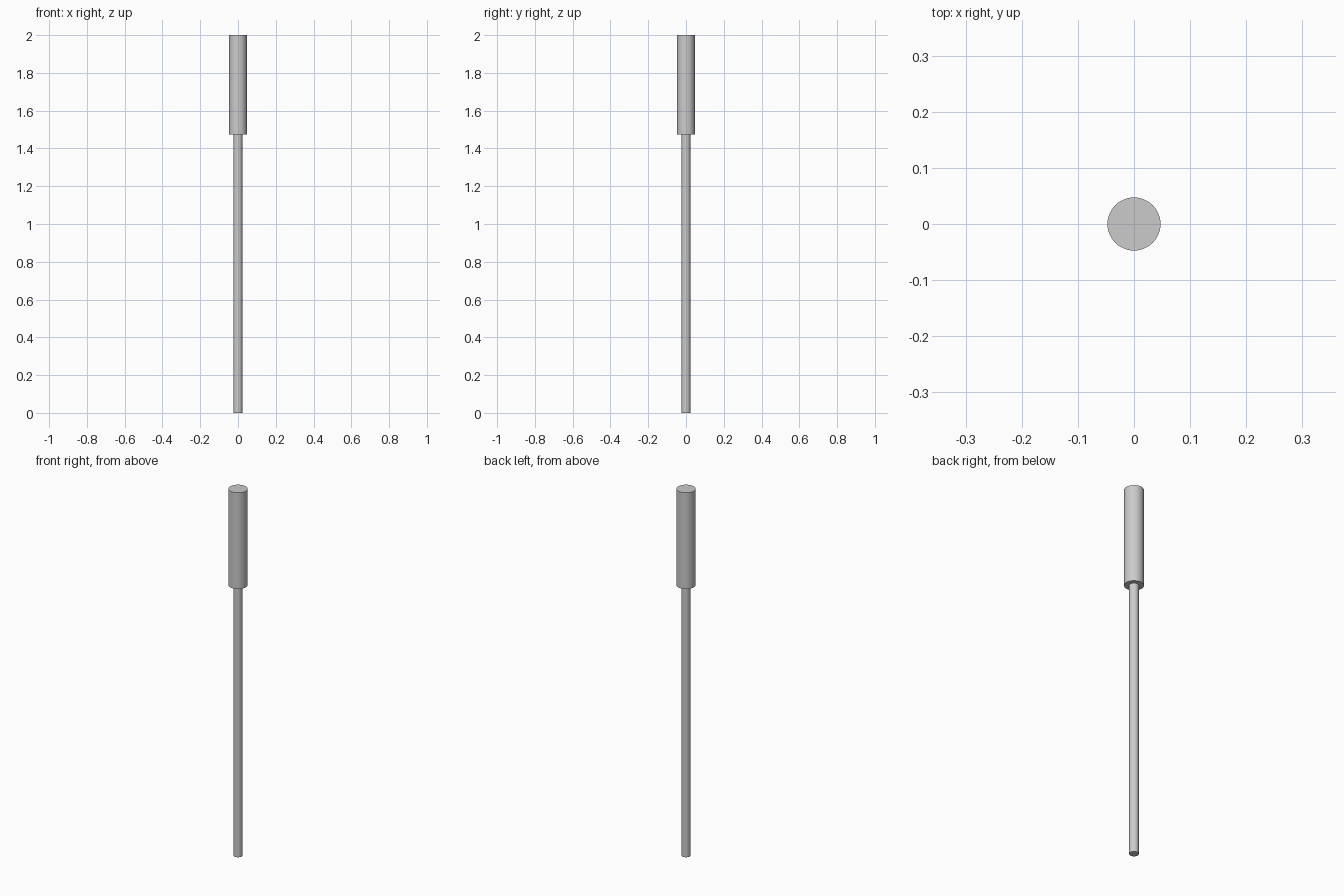
import bpy

if "Cube" in bpy.data.objects:
    bpy.data.objects.remove(bpy.data.objects["Cube"])


def cylinder(name, radius, z0, z1, sides=48):
    """Upright capped cylinder from z0 to z1, smooth sides and sharp rims."""
    bpy.ops.mesh.primitive_cylinder_add(
        vertices=sides, radius=radius, depth=z1 - z0, location=(0, 0, (z0 + z1) / 2))
    obj = bpy.context.object
    obj.name = name
    bpy.ops.object.shade_smooth_by_angle()
    return obj


SHOULDER = 1.475  # height where the thin rod meets the thick sleeve

# Thin lower rod
cylinder("rod", 0.0235, 0.0, SHOULDER)

# Thick upper sleeve
cylinder("sleeve", 0.0473, SHOULDER, 2.0)
